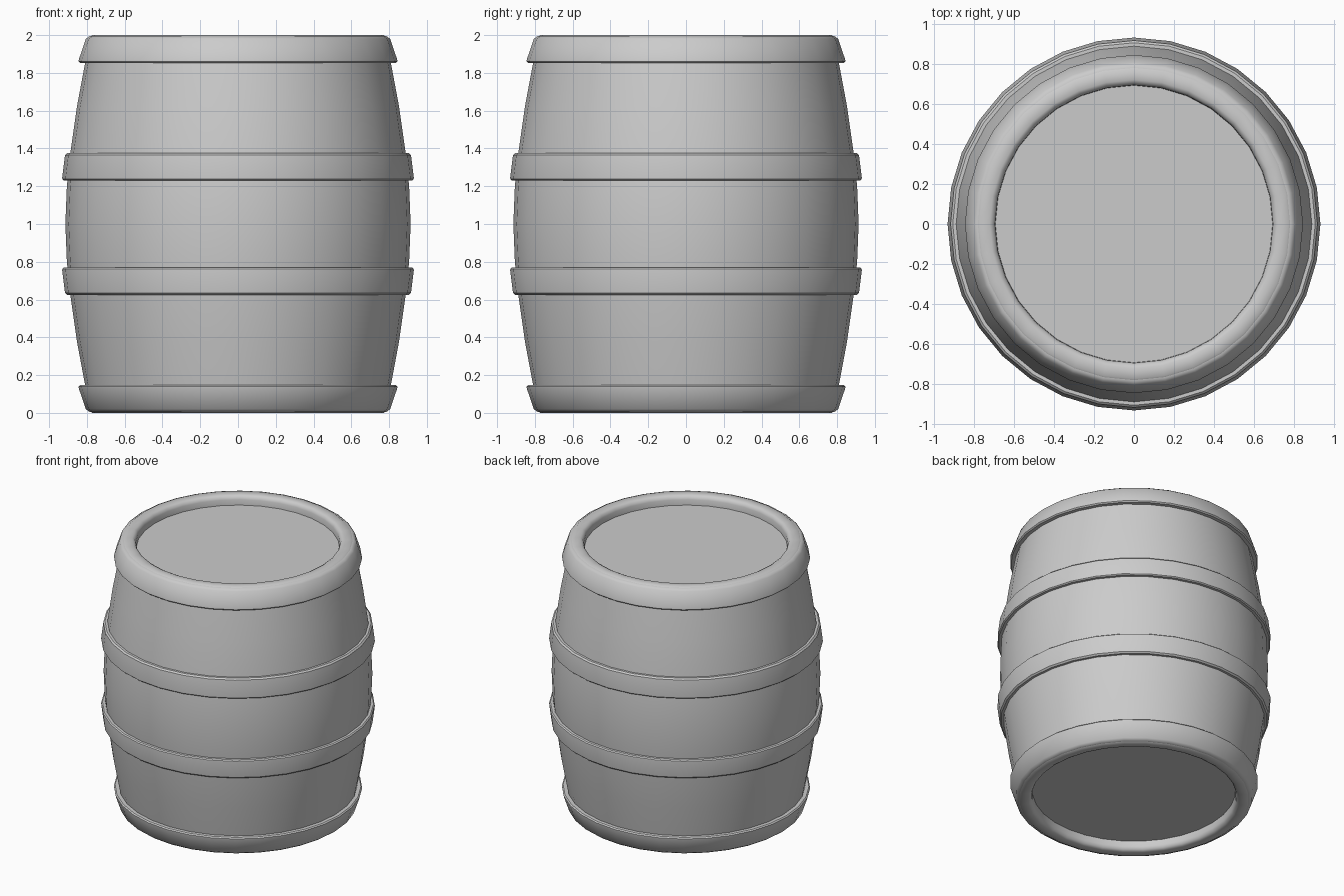
import bpy
import bmesh
from math import pi, radians
from mathutils import Matrix, Vector

cube = bpy.data.objects.get("Cube")
if cube:
    bpy.data.objects.remove(cube)

SIDES = 32

grey = bpy.data.materials.new("plain_grey")
grey.use_nodes = True
grey.diffuse_color = (0.6, 0.6, 0.6, 1)
grey.node_tree.nodes["Principled BSDF"].inputs["Base Color"].default_value = (0.6, 0.6, 0.6, 1)


def lathe(name, profile, closed=False):
    """Spin an (r, z) profile about the z axis."""
    bm = bmesh.new()
    verts = [bm.verts.new((r, 0, z)) for r, z in profile]
    pairs = list(zip(verts, verts[1:]))
    if closed:
        pairs.append((verts[-1], verts[0]))
    edges = [bm.edges.new(p) for p in pairs]
    bmesh.ops.spin(bm, geom=verts + edges, cent=(0, 0, 0), axis=(0, 0, 1),
                   angle=2 * pi, steps=SIDES, use_merge=True)
    bmesh.ops.remove_doubles(bm, verts=bm.verts, dist=0.0001)
    bmesh.ops.recalc_face_normals(bm, faces=bm.faces)
    mesh = bpy.data.meshes.new(name)
    bm.to_mesh(mesh)
    bm.free()
    mesh.materials.append(grey)
    obj = bpy.data.objects.new(name, mesh)
    bpy.context.collection.objects.link(obj)
    bpy.ops.object.select_all(action="DESELECT")
    obj.select_set(True)
    bpy.context.view_layer.objects.active = obj
    bpy.ops.object.shade_smooth_by_angle(angle=radians(40))
    return obj


def flip(profile):
    """Mirror a profile about the barrel's middle height."""
    return [(r, 2 - z) for r, z in profile]


# Bulging body with a rounded rim and a sunken lid at each end
half = [(0, 1.93), (0.692, 1.93), (0.694, 1.97), (0.702, 1.99), (0.72, 2.0),
        (0.772, 2.0), (0.785, 1.99), (0.81, 1.85), (0.853, 1.62),
        (0.888, 1.375), (0.906, 1.2), (0.914, 1.0)]
lathe("barrel_body", half + flip(half)[-2::-1])

# Hoops, mirrored between the upper and lower halves
end_hoop = [(0.77, 1.994), (0.787, 1.994), (0.806, 1.98), (0.843, 1.87),
            (0.844, 1.86), (0.836, 1.852), (0.79, 1.852)]
middle_hoop = [(0.87, 1.375), (0.905, 1.375), (0.916, 1.365), (0.931, 1.245),
               (0.93, 1.237), (0.922, 1.23), (0.88, 1.23)]
for part, profile in (("end_hoop", end_hoop), ("middle_hoop", middle_hoop)):
    lathe("upper_" + part, profile, closed=True)
    lathe("lower_" + part, flip(profile), closed=True)
